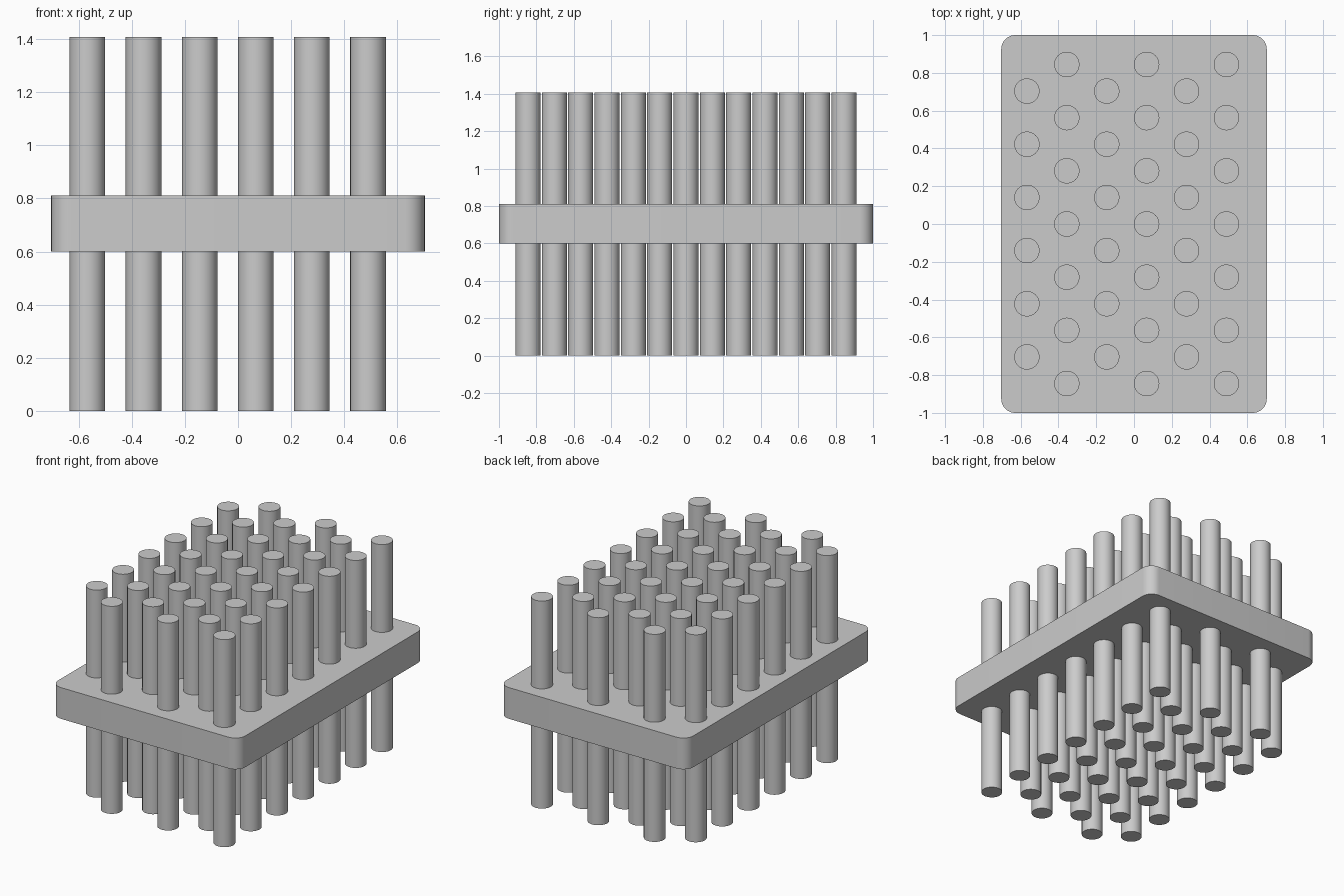
import bpy
import bmesh
import math

cube = bpy.data.objects.get("Cube")
if cube:
    bpy.data.objects.remove(cube, do_unlink=True)

# Single light grey finish
grey = bpy.data.materials.new("light_grey")
grey.use_nodes = True
colour = (0.6, 0.6, 0.6, 1)
grey.diffuse_color = colour
grey.node_tree.nodes["Principled BSDF"].inputs["Base Color"].default_value = colour

HEIGHT = 1.408
PLATE_BOTTOM, PLATE_TOP = 0.6, 0.812
HALF_X, HALF_Y, CORNER = 0.703, 1.0, 0.075
PIN_RADIUS = 0.067
COLUMN_GAP, ROW_GAP = 0.2113, 0.2815
FIRST_COLUMN = -0.567


def finish(obj):
    obj.data.materials.append(grey)
    bpy.ops.object.select_all(action="DESELECT")
    obj.select_set(True)
    bpy.context.view_layer.objects.active = obj
    bpy.ops.object.shade_smooth_by_angle(angle=math.radians(35))


# Plate: rounded rectangle outline, extruded upwards
bm = bmesh.new()
outline = []
steps = 10
for corner, (sx, sy) in enumerate([(1, 1), (-1, 1), (-1, -1), (1, -1)]):
    for i in range(steps + 1):
        a = math.pi / 2 * (corner + i / steps)
        outline.append(bm.verts.new((sx * (HALF_X - CORNER) + CORNER * math.cos(a),
                                     sy * (HALF_Y - CORNER) + CORNER * math.sin(a),
                                     PLATE_BOTTOM)))
base = bm.faces.new(outline)
top = bmesh.ops.extrude_face_region(bm, geom=[base], use_keep_orig=True)
bmesh.ops.translate(bm, vec=(0, 0, PLATE_TOP - PLATE_BOTTOM),
                    verts=[g for g in top["geom"] if isinstance(g, bmesh.types.BMVert)])
bmesh.ops.recalc_face_normals(bm, faces=bm.faces)
mesh = bpy.data.meshes.new("plate")
bm.to_mesh(mesh)
bm.free()
plate = bpy.data.objects.new("plate", mesh)
bpy.context.collection.objects.link(plate)
finish(plate)

# Pins: staggered columns of six and seven, passing through the plate
pin_mesh = None
for col in range(6):
    count = 6 + col % 2
    for row in range(count):
        place = (FIRST_COLUMN + col * COLUMN_GAP,
                 (row - (count - 1) / 2) * ROW_GAP, HEIGHT / 2)
        if pin_mesh is None:
            bpy.ops.mesh.primitive_cylinder_add(vertices=48, radius=PIN_RADIUS,
                                                depth=HEIGHT, location=place)
            pin = bpy.context.object
            finish(pin)
            pin_mesh = pin.data
            pin_mesh.name = "pin"
        else:
            pin = bpy.data.objects.new("pin", pin_mesh)
            pin.location = place
            bpy.context.collection.objects.link(pin)
        pin.name = f"pin_{col + 1}_{row + 1}"
